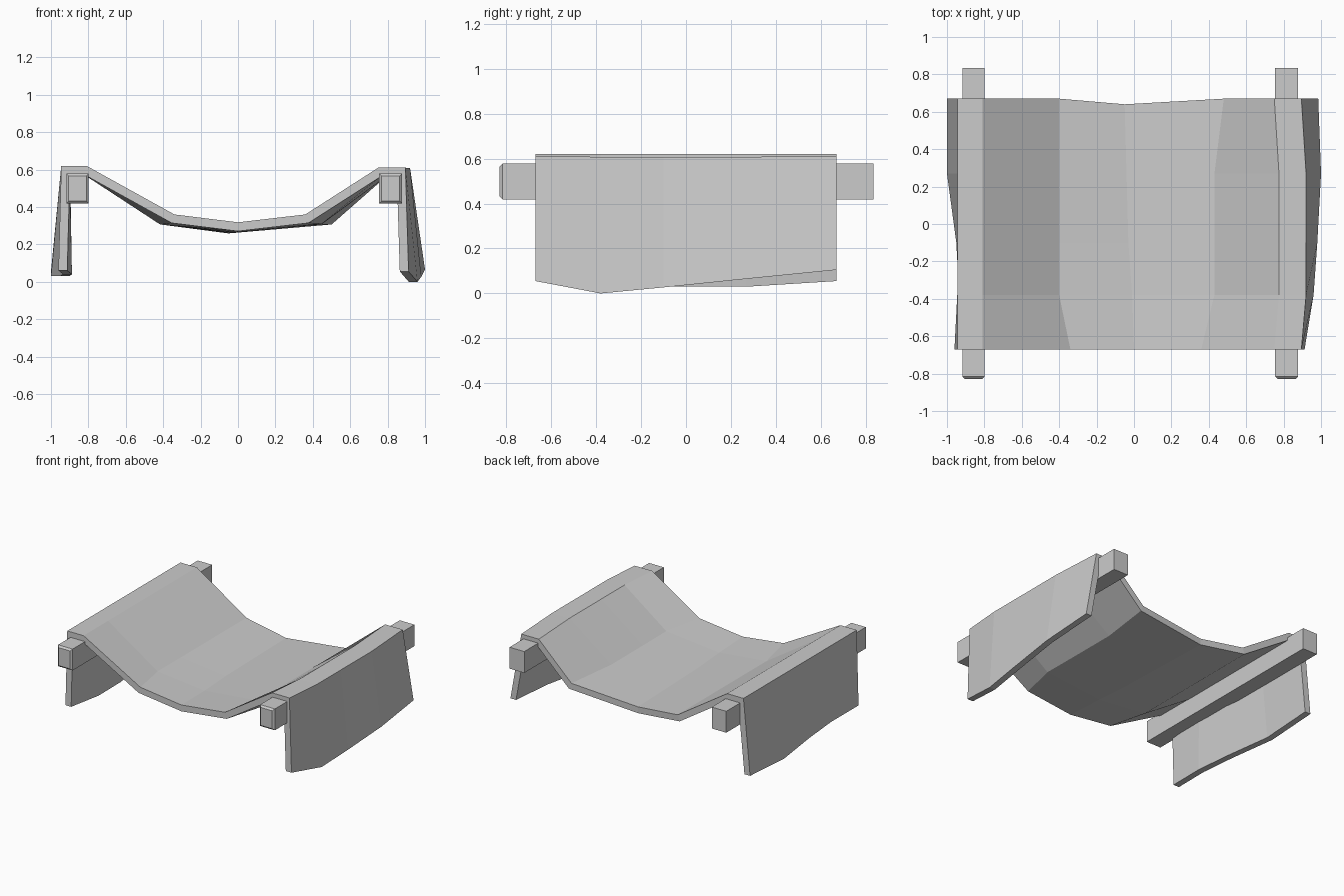
import bpy, bmesh
from mathutils import Vector

if "Cube" in bpy.data.objects:
    bpy.data.objects.remove(bpy.data.objects["Cube"])

THICK = 0.047


def finish(bm, name):
    bmesh.ops.recalc_face_normals(bm, faces=bm.faces)
    me = bpy.data.meshes.new(name)
    bm.to_mesh(me)
    bm.free()
    ob = bpy.data.objects.new(name, me)
    bpy.context.collection.objects.link(ob)
    return ob


def inset_profile(pts, d):
    """Offset an open left-to-right profile to its underside with mitred corners."""
    p = [Vector(q) for q in pts]
    normals = []
    for a, b in zip(p, p[1:]):
        t = (b - a).normalized()
        normals.append(Vector((t.y, -t.x)))
    out = []
    for i, q in enumerate(p):
        n0, n1 = normals[max(i - 1, 0)], normals[min(i, len(normals) - 1)]
        out.append(q + (n0 + n1) * (d / (1 + n0.dot(n1))))
    # keep the hems level
    out[0].y, out[-1].y = p[0].y, p[-1].y
    return out


# Draped cloth: outer (x, z) profile at each station along y
stations = [
    (-0.67, [(-0.96, .06), (-.945, .62), (-.81, .62), (-.34, .36), (0, .318),
             (.36, .36), (.75, .61), (.895, .61), (.912, .055)]),
    (-0.38, [(-0.935, .04), (-.945, .62), (-.81, .62), (-.40, .352), (-.01, .312),
             (.43, .355), (.775, .608), (.92, .608), (.96, 0)]),
    (-0.10, [(-0.95, .03), (-.945, .62), (-.81, .62), (-.40, .352), (-.03, .31),
             (.43, .353), (.775, .608), (.92, .608), (.98, .027)]),
    (0.27, [(-1.0, .03), (-.945, .62), (-.81, .62), (-.40, .352), (-.04, .308),
            (.43, .352), (.775, .608), (.92, .608), (1.0, .065)]),
    (0.67, [(-1.0, .055), (-.945, .62), (-.81, .62), (-.40, .352), (-.05, .306),
            (.48, .352), (.75, .61), (.895, .61), (.985, .105)]),
]
bm = bmesh.new()
rings = []
for y, prof in stations:
    loop = [Vector(p) for p in prof] + inset_profile(prof, THICK)[::-1]
    rings.append([bm.verts.new((p.x, y, p.y)) for p in loop])
n = len(rings[0])
half = n // 2
for v in (rings[-1][4], rings[-1][n - 5]):
    v.co.y = 0.64
for a, b in zip(rings, rings[1:]):
    for i in range(n):
        j = (i + 1) % n
        bm.faces.new((a[i], a[j], b[j], b[i]))
for r in (rings[0], rings[-1]):
    for i in range(half - 1):
        bm.faces.new((r[i], r[i + 1], r[n - 2 - i], r[n - 1 - i]))
finish(bm, "draped_cloth")

# Support beams, chamfered at the front end
for name, x, hw in (("left_beam", -0.858, 0.06), ("right_beam", 0.816, 0.061)):
    bm = bmesh.new()
    bmesh.ops.create_cube(bm, size=1)
    for v in bm.verts:
        v.co = (x + v.co.x * 2 * hw, 0.003 + v.co.y * 1.664, 0.499 + v.co.z * 0.16)
    front = [e for e in bm.edges if all(v.co.y < 0 for v in e.verts)]
    bmesh.ops.bevel(bm, geom=front, offset=0.013, segments=1, affect='EDGES')
    finish(bm, name)
